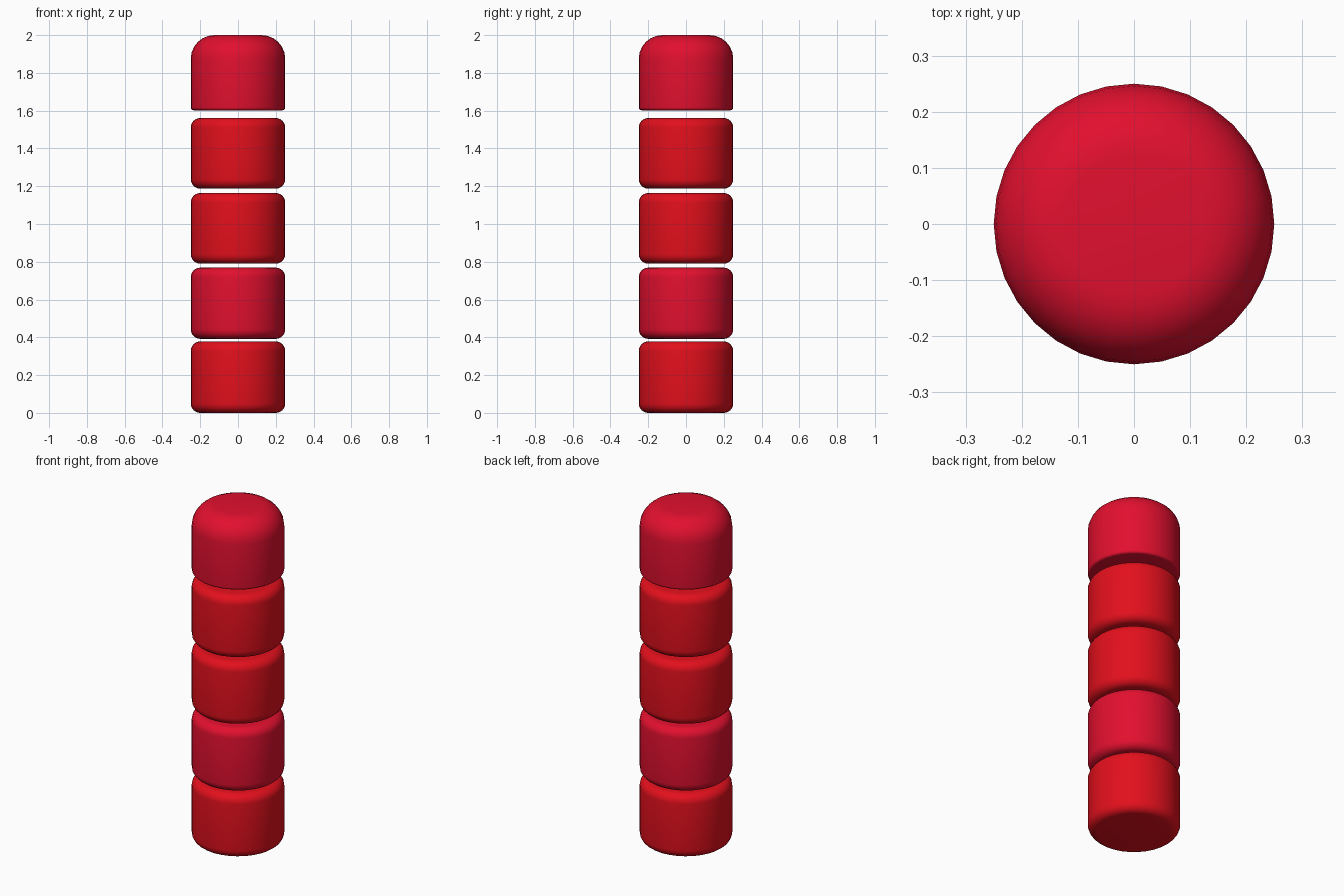
import bpy, bmesh
from math import sin, cos, pi, radians

if "Cube" in bpy.data.objects:
    bpy.data.objects.remove(bpy.data.objects["Cube"])

SIDES, RADIUS = 32, 0.25


def material(name, color):
    m = bpy.data.materials.new(name)
    m.diffuse_color = color
    m.use_nodes = True
    m.node_tree.nodes["Principled BSDF"].inputs["Base Color"].default_value = m.diffuse_color
    return m


def rounded_disc(name, z0, z1, r_low, r_high, mat):
    """Solid drum with a rounded lower and upper rim."""
    def arc(r, zc, a0, steps=6):
        return [(RADIUS - r + r * cos(a0 + i * pi / 2 / steps),
                 zc + r * sin(a0 + i * pi / 2 / steps)) for i in range(steps + 1)]

    profile = arc(r_low, z0 + r_low, -pi / 2) + arc(r_high, z1 - r_high, 0)
    bm = bmesh.new()
    rings = [[bm.verts.new((r * cos(2 * pi * k / SIDES), r * sin(2 * pi * k / SIDES), z))
              for k in range(SIDES)] for r, z in profile]
    for a, b in zip(rings, rings[1:]):
        for k in range(SIDES):
            n = (k + 1) % SIDES
            bm.faces.new((a[k], a[n], b[n], b[k]))
    bm.faces.new(rings[0][::-1])
    bm.faces.new(rings[-1])
    mesh = bpy.data.meshes.new(name)
    bm.to_mesh(mesh)
    bm.free()
    mesh.materials.append(mat)
    obj = bpy.data.objects.new(name, mesh)
    bpy.context.collection.objects.link(obj)
    bpy.ops.object.select_all(action='DESELECT')
    obj.select_set(True)
    bpy.context.view_layer.objects.active = obj
    bpy.ops.object.shade_smooth_by_angle(angle=radians(40))


red = material("red", (0.76, 0.005, 0.012, 1))
crimson = material("crimson", (0.76, 0.005, 0.028, 1))

# Stack of separate drums, slightly wider gaps toward the top
segments = [(0.005, 0.378, red), (0.392, 0.769, crimson),
            (0.79, 1.164, red), (1.187, 1.561, red)]
for i, (z0, z1, mat) in enumerate(segments, 1):
    rounded_disc(f"segment_{i}", z0 if i > 1 else 0.0, z1, 0.05, 0.05, mat)

# Domed cap drum
rounded_disc("top_cap", 1.602, 2.0, 0.015, 0.125, crimson)
